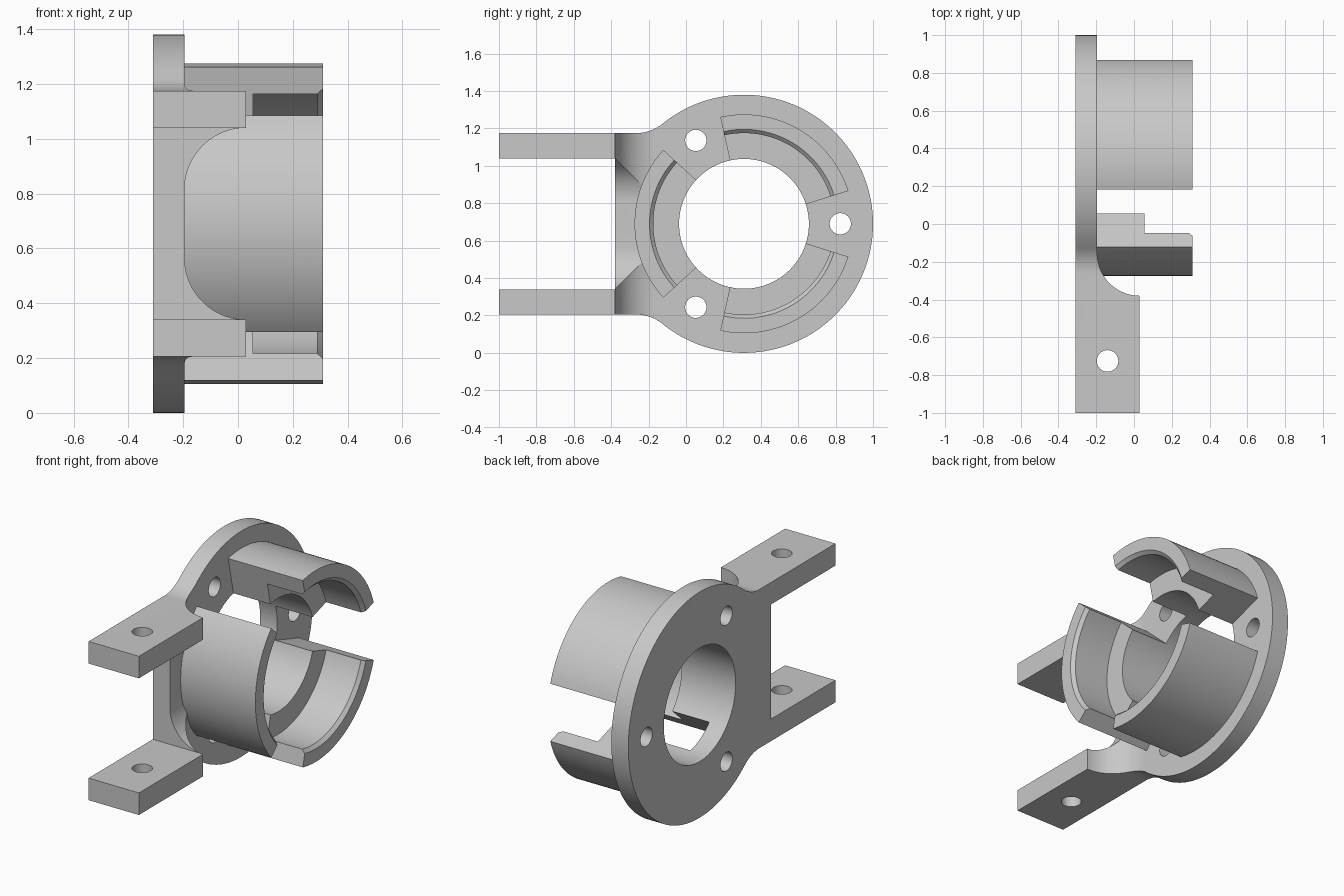
import bpy, bmesh, math
from mathutils import Vector

if "Cube" in bpy.data.objects:
    bpy.data.objects.remove(bpy.data.objects["Cube"])

CY, CZ, R = 0.31, 0.69, 0.69        # flange centre and radius
BACK, FACE, ARM = -0.31, -0.195, 0.03  # x of flange back, flange face, arm edge
F = 0.225                           # fillet radius


def arc(cx, cy, r, a0, a1, n):
    """Points along an arc, angles in degrees."""
    out = []
    for i in range(n + 1):
        a = math.radians(a0 + (a1 - a0) * i / n)
        out.append((cx + r * math.cos(a), cy + r * math.sin(a)))
    return out


def make(name, bm):
    bmesh.ops.recalc_face_normals(bm, faces=bm.faces)
    me = bpy.data.meshes.new(name)
    bm.to_mesh(me)
    bm.free()
    ob = bpy.data.objects.new(name, me)
    bpy.context.collection.objects.link(ob)
    return ob


def prism(name, pts, axis, lo, hi):
    """Extrude a 2D outline along x (yz outline), y (xz) or z (xy)."""
    def place(p, t):
        v = list(p)
        v.insert(axis, t)
        return v
    bm = bmesh.new()
    face = bm.faces.new([bm.verts.new(place(p, lo)) for p in pts])
    res = bmesh.ops.extrude_face_region(bm, geom=[face])
    step = Vector((0, 0, 0))
    step[axis] = hi - lo
    bmesh.ops.translate(bm, vec=step,
                        verts=[g for g in res['geom'] if isinstance(g, bmesh.types.BMVert)])
    return make(name, bm)


def rod(name, c, r, axis, lo, hi, n=40):
    return prism(name, arc(c[0], c[1], r, 0, 360, n)[:-1], axis, lo, hi)


def claw(name, mid, half=42.5, n=32):
    """Stepped cylinder sector with a chamfered mouth."""
    prof = [(-0.25, 0.30), (0.055, 0.30), (0.055, 0.485), (0.29, 0.485),
            (0.31, 0.505), (0.31, 0.585), (-0.25, 0.585)]
    bm = bmesh.new()
    rings = []
    for i in range(n + 1):
        a = math.radians(mid - half + 2 * half * i / n)
        rings.append([bm.verts.new((x, CY + r * math.cos(a), CZ + r * math.sin(a)))
                      for x, r in prof])
    m = len(prof)
    for p, q in zip(rings, rings[1:]):
        for j in range(m):
            k = (j + 1) % m
            bm.faces.new((p[j], p[k], q[k], q[j]))
    bm.faces.new(rings[0])
    bm.faces.new(rings[-1])
    return make(name, bm)


def combine(base, tool, op):
    mod = base.modifiers.new(op, 'BOOLEAN')
    mod.operation, mod.solver, mod.object = op, 'EXACT', tool
    bpy.context.view_layer.objects.active = base
    bpy.ops.object.modifier_apply(modifier=mod.name)
    bpy.data.objects.remove(tool)


# Flange outline: disc blended by tangent fillets into the straight neck and arms
half_neck = 0.485
dy = math.sqrt((R + F) ** 2 - (half_neck + F) ** 2)
tan = math.degrees(math.atan2(half_neck + F, -dy))
top = arc(CY - dy, CZ + half_neck + F, F, tan - 180, -90, 12)
bottom = [(y, 2 * CZ - z) for y, z in reversed(top)]
outline = (arc(CY, CZ, R, -tan, tan, 96) + top[1:]
           + [(-1, CZ + half_neck), (-1, CZ - half_neck)] + bottom[:-1])
body = prism("bracket", outline, 0, BACK, ARM)

# Cut the flange face back, leaving a curved root at the arms
combine(body, prism("face_cut", arc(ARM, -0.155, F, 180, 270, 20)
                    + [(0.2, -0.38), (0.2, 1.5), (FACE, 1.5)], 2, -0.5, 2), 'DIFFERENCE')
# Rounded window between the arms
window = ([(0.2, 0.34)] + arc(ARM, 0.34 + F, F, 270, 180, 20)
          + arc(ARM, 1.04 - F, F, 180, 90, 20) + [(0.2, 1.04)])
combine(body, prism("window_cut", window, 1, -1.2, -0.1), 'DIFFERENCE')
# Clear gap separating the two arms
combine(body, prism("arm_gap", [(-1.2, 0.34), (-0.38, 0.34), (-0.38, 1.04), (-1.2, 1.04)],
                    0, -0.6, 0.4), 'DIFFERENCE')

# Three claws around the bore
for mid in (60, 180, 300):
    combine(body, claw("claw", mid), 'UNION')

# Bore, flange bolt holes and arm pin hole
combine(body, rod("bore", (CY, CZ), 0.347, 0, -0.6, 0.6, 96), 'DIFFERENCE')
for a in (0, 120, 240):
    t = math.radians(a)
    c = (CY + 0.515 * math.cos(t), CZ + 0.515 * math.sin(t))
    combine(body, rod("bolt_hole", c, 0.057, 0, -0.6, 0.6), 'DIFFERENCE')
combine(body, rod("pin_hole", (-0.14, -0.725), 0.057, 2, -0.2, 1.6), 'DIFFERENCE')

# Plain grey finish
mat = bpy.data.materials.new("grey")
mat.diffuse_color = (0.58, 0.58, 0.58, 1)
mat.use_nodes = True
mat.node_tree.nodes["Principled BSDF"].inputs["Base Color"].default_value = mat.diffuse_color
body.data.materials.clear()
body.data.materials.append(mat)
for p in body.data.polygons:
    p.material_index = 0
bpy.ops.object.select_all(action='DESELECT')
body.select_set(True)
bpy.context.view_layer.objects.active = body
bpy.ops.object.shade_smooth_by_angle(angle=math.radians(25))
